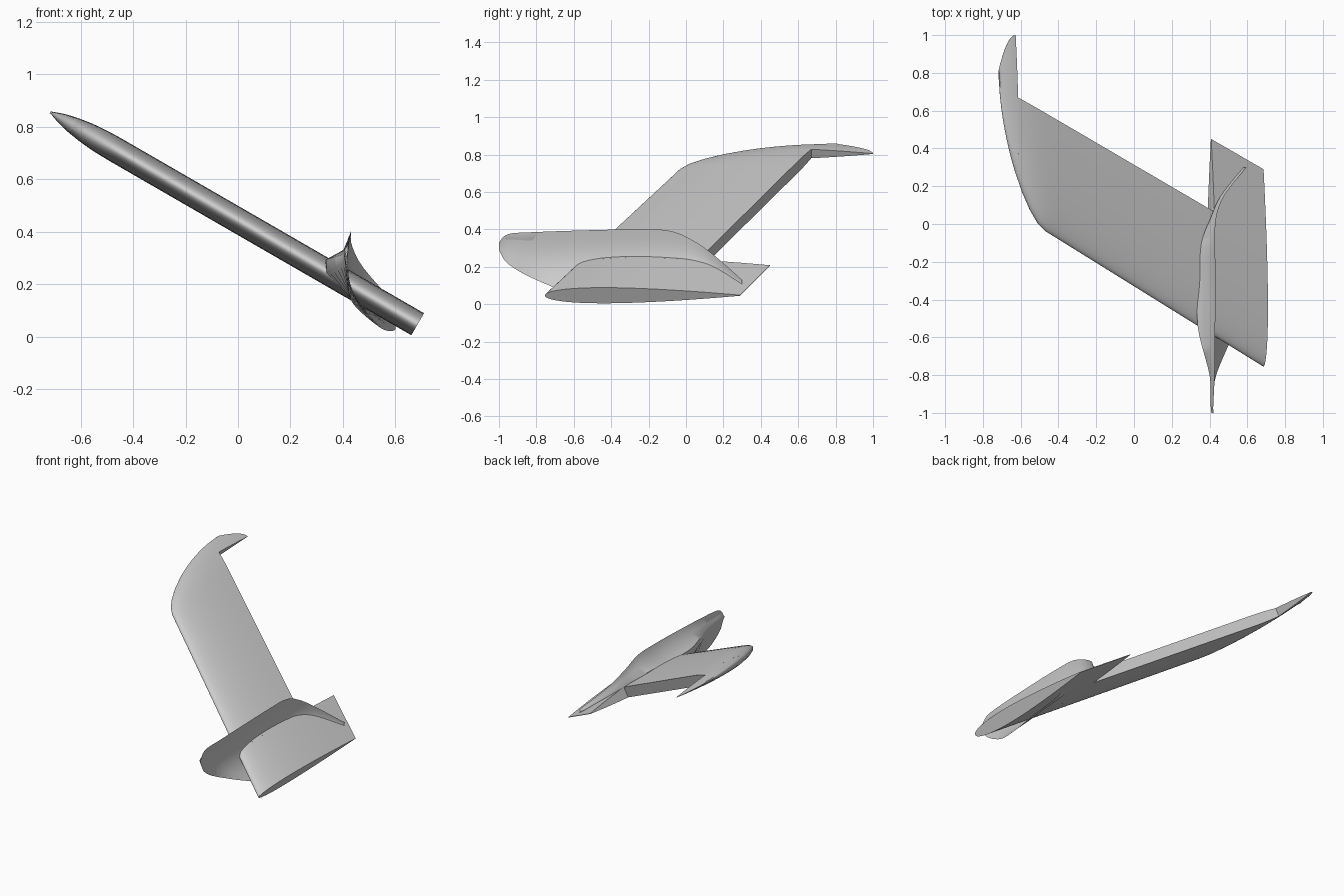
import bpy, bmesh, math
from mathutils import Vector

if "Cube" in bpy.data.objects:
    bpy.data.objects.remove(bpy.data.objects["Cube"])

SPAN = Vector((-math.cos(math.radians(30)), 0, 0.5))
UP = Vector((0.5, 0, math.cos(math.radians(30))))
ROOT = Vector((0.685, 0, 0.047))


def loft(name, sections, angle=40):
    """Skin a list of closed sections and cap both ends."""
    bm = bmesh.new()
    rings = [[bm.verts.new(p) for p in s] for s in sections]
    n = len(rings[0])
    for a, b in zip(rings, rings[1:]):
        for i in range(n):
            j = (i + 1) % n
            bm.faces.new((a[i], a[j], b[j], b[i]))
    bm.faces.new(rings[0])
    bm.faces.new(rings[-1])
    bmesh.ops.recalc_face_normals(bm, faces=bm.faces)
    me = bpy.data.meshes.new(name)
    bm.to_mesh(me)
    bm.free()
    ob = bpy.data.objects.new(name, me)
    bpy.context.collection.objects.link(ob)
    bpy.ops.object.select_all(action='DESELECT')
    ob.select_set(True)
    bpy.context.view_layer.objects.active = ob
    bpy.ops.object.shade_smooth_by_angle(angle=math.radians(angle))
    return ob


def spline(keys, steps):
    """Catmull-Rom through equal-length tuples of numbers."""
    out = []
    last = len(keys) - 1
    for i in range(last):
        k = [keys[max(0, min(last, i + d))] for d in (-1, 0, 1, 2)]
        for s in range(steps):
            t = s / steps
            out.append([b + t / 2 * (c - a + t * (2*a - 5*b + 4*c - d + t * (3*(b - c) + d - a)))
                        for a, b, c, d in zip(*k)])
    out.append(list(keys[-1]))
    return out


# Planform rules: straight swept panel, elliptical tip
TIP, TIP_START, CUT_IN, CUT_OUT = 1.617, 1.33, 0.32, 1.515
SWEEP = 0.538


def planform(u):
    """Leading edge y, trailing edge y and thickness at span u."""
    t = max(0, (u - TIP_START) / (TIP - TIP_START))
    le = -0.755 + SWEEP * min(u, TIP_START) + 0.82 * (1 - (1 - t**1.4)**0.62)
    te = 0.29 + 0.5 * min(u, 1.42)
    r = max(0, (u - CUT_OUT) / (TIP - CUT_OUT))
    te -= 0.18 * r**2
    thick = 0.097 * max(0.06, 1 - t**2.2) ** 0.8
    return le, te, thick


def airfoil(u, spar):
    """Wing section, cut at the rear spar where the control surface is missing."""
    le, te, thick = planform(u)
    rear = 0.06 + (u - 0.31) * 0.506 if spar else te
    top, bottom = [], []
    n = 20
    for i in range(n + 1):
        y = le + (rear - le) * (1 - math.cos(math.pi / 2 * i / n))
        f = max(0, (y - le) / (te - le))
        h = 5 * thick * (0.2969 * math.sqrt(f) - 0.126 * f - 0.3516 * f**2
                         + 0.2843 * f**3 - 0.1 * f**4)
        c = ROOT + SPAN * u + Vector((0, y, 0))
        top.append(c + UP * h)
        bottom.append(c - UP * h)
    return bottom[::-1] + top[1:]


def wing_part(name, u0, u1, n, spar=False):
    loft(name, [airfoil(u0 + (u1 - u0) * i / n, spar) for i in range(n + 1)])


wing_part("wing_root_panel", 0, CUT_IN, 4)
wing_part("wing_main_panel", CUT_IN, CUT_OUT, 26, spar=True)
wing_part("wing_tip", CUT_OUT, TIP, 14)

# Curved fence around the leading edge: y, top x z, bottom x z, outer flare x
FENCE = [
    (-1.00, .42, .33, .42, .29, .41),
    (-0.95, .42, .375, .42, .215, .405),
    (-0.80, .427, .386, .435, .13, .40),
    (-0.54, .43, .395, .54, .035, .337),
    (-0.30, .431, .40, .59, .022, .345),
    (-0.10, .43, .395, .60, .035, .357),
    (0.03, .435, .345, .59, .07, .405),
    (0.15, .478, .262, .55, .10, .46),
    (0.30, .594, .13, .595, .10, .58),
]


def fence_section(y, xt, zt, xb, zb, flare):
    """C-shaped sheet with a fillet on the outboard side."""
    def z(t):
        return zt + (zb - zt) * t
    bow = 0.055 * (zt - zb)
    inner = [Vector((xt + (xb - xt) * t**3 - bow * math.sin(math.pi * t), y, z(t)))
             for t in (i / 8 for i in range(9))]
    outer = [Vector((flare, y, z(0.42))), Vector((flare, y, z(0.28))),
             Vector((xt - 0.3 * (xt - flare), y, z(0.18)))]
    return inner + outer


loft("wing_fence", [fence_section(*row) for row in spline(FENCE, 5)], 50)
